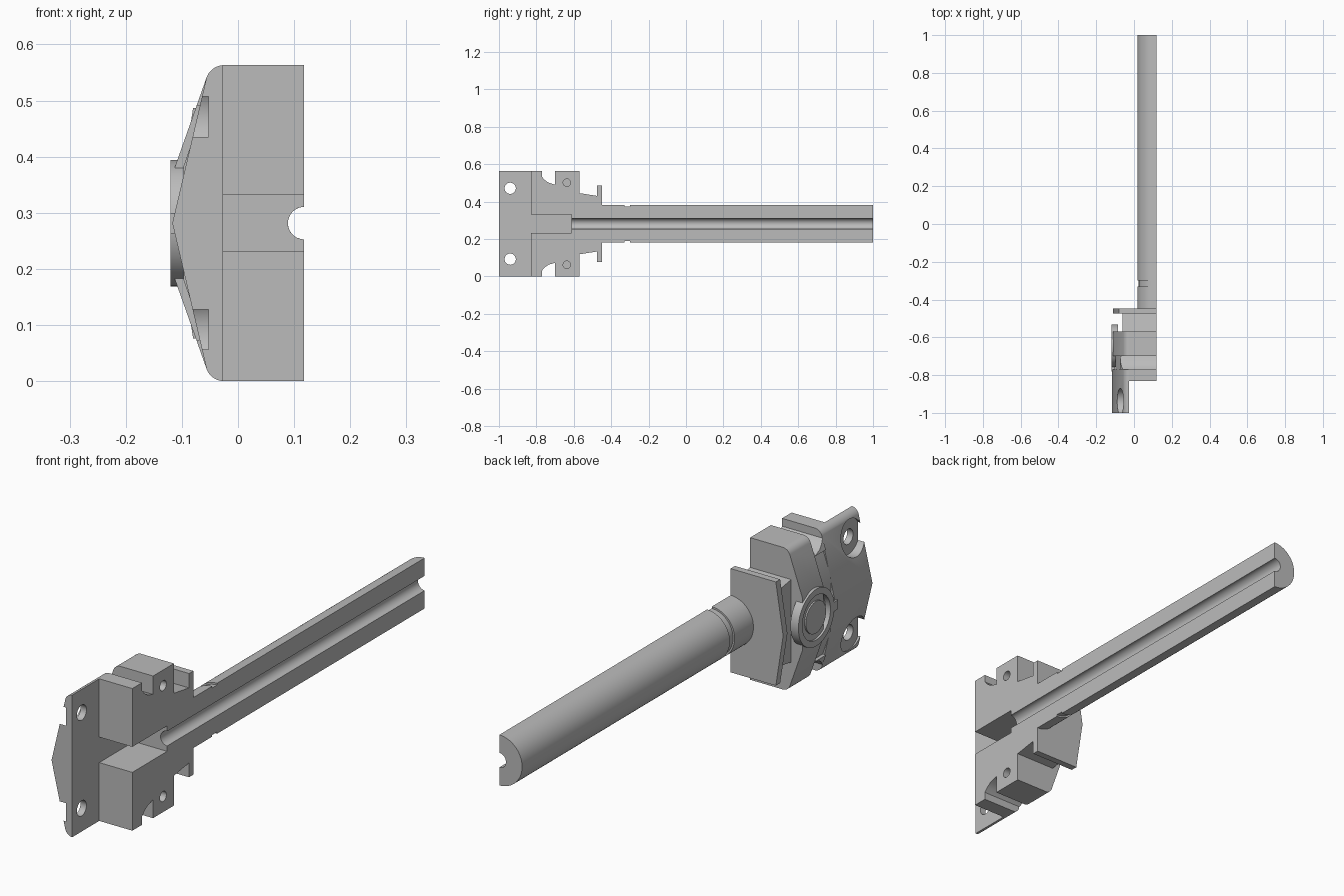
import bpy, bmesh, math
from mathutils import Vector

cube = bpy.data.objects.get("Cube")
if cube:
    bpy.data.objects.remove(cube, do_unlink=True)

MID = 0.2815      # height of the symmetry plane
TOP = 2 * MID
FACE = 0.118      # flat split face

grey = bpy.data.materials.new("plain_grey")
grey.use_nodes = True
COLOR = (0.5, 0.5, 0.5, 1)
grey.diffuse_color = COLOR
grey.node_tree.nodes["Principled BSDF"].inputs["Base Color"].default_value = COLOR


def prism(name, pts, axis, a, b):
    """Extrude a profile: (x, z) points along y, or (y, z) points along x."""
    bm = bmesh.new()
    place = (lambda p, t: (p[0], t, p[1])) if axis == "y" else (lambda p, t: (t, p[0], p[1]))
    face = bm.faces.new([bm.verts.new(place(p, a)) for p in pts])
    out = bmesh.ops.extrude_face_region(bm, geom=[face])
    move = Vector((0, b - a, 0)) if axis == "y" else Vector((b - a, 0, 0))
    bmesh.ops.translate(bm, vec=move, verts=[v for v in out["geom"] if isinstance(v, bmesh.types.BMVert)])
    bmesh.ops.recalc_face_normals(bm, faces=bm.faces)
    me = bpy.data.meshes.new(name)
    bm.to_mesh(me)
    bm.free()
    me.materials.append(grey)
    ob = bpy.data.objects.new(name, me)
    bpy.context.collection.objects.link(ob)
    return ob


def arc(cx, cz, r, start, end, n=24):
    steps = [math.radians(start + (end - start) * i / n) for i in range(n + 1)]
    return [(cx + r * math.cos(t), cz + r * math.sin(t)) for t in steps]


def flip(pts):
    return [(p, TOP - z) for p, z in reversed(pts)]


def box(name, x0, x1, y0, y1, z0, z1):
    return prism(name, [(x0, z0), (x1, z0), (x1, z1), (x0, z1)], "y", y0, y1)


def disc(name, y, z, r, x0, x1):
    return prism(name, arc(y, z, r, 0, 360, 48)[:-1], "x", x0, x1)


def cut(ob, cutters):
    for c in cutters:
        c.hide_render = True
        mod = ob.modifiers.new("cut", "BOOLEAN")
        mod.operation, mod.solver, mod.object = "DIFFERENCE", "EXACT", c
    graph = bpy.context.evaluated_depsgraph_get()
    me = bpy.data.meshes.new_from_object(ob.evaluated_get(graph))
    ob.modifiers.clear()
    ob.data = me
    for c in cutters:
        bpy.data.objects.remove(c, do_unlink=True)


def bore():
    return prism("bore_cutter", arc(FACE, MID, 0.029, 0, 360, 32)[:-1], "y", -0.612, 0)


parts = []
corner = arc(-0.025, TOP - 0.033, 0.033, 90, 160, 10)

# Front flange: ridged outside, with counterbored bolt holes
half = [(-0.027, TOP)] + corner[1:]
flange = prism("front_flange", half + [(-0.117, MID)] + flip(half), "y", -1, -0.77)
cutters = []
for z in (0.092, TOP - 0.092):
    cutters += [disc("pocket_cutter", -0.94, z, 0.07, -0.2, -0.053),
                disc("bolt_cutter", -0.94, z, 0.03, -0.1, 0.1)]
cut(flange, cutters)
parts.append(flange)

# Cheeks either side of the front slot
parts.append(box("lower_cheek", -0.027, FACE, -0.83, -0.77, 0, 0.231))
parts.append(box("upper_cheek", -0.027, FACE, -0.83, -0.77, 0.332, TOP))

# Main block with slot, side notches, outer groove and pin holes
half = [(FACE, TOP)] + corner + [(-0.112, 0.383)]
block = prism("main_block", half + flip(half), "y", -0.77, -0.57)
notch = [(-0.8, 0.7), (-0.77, 0.7), (-0.77, 0.532), (-0.755, 0.515),
         (-0.735, 0.501), (-0.7, 0.49), (-0.7, 0.7)][1:]
groove = [(-0.2, 0.49), (-0.06, 0.49), (-0.097, 0.383)]
cutters = [box("slot_cutter", -0.027, 0.2, -0.9, -0.612, 0.231, 0.332), bore(),
           prism("groove_cutter", groove + flip(groove), "y", -0.78, -0.7)]
for pts in (notch, flip(notch)):
    cutters.append(prism("notch_cutter", pts, "x", -0.3, 0.3))
for z in (0.062, TOP - 0.062):
    cutters.append(disc("pin_cutter", -0.637, z, 0.02, 0.04, 0.2))
cut(block, cutters)
parts.append(block)

# Round boss: rim, recessed floor, raised button and index mark
rim = disc("boss_rim", -0.645, MID, 0.113, -0.12, -0.085)
cut(rim, [disc("rim_cutter", -0.645, MID, 0.088, -0.2, -0.098)])
parts.append(rim)
parts.append(disc("boss_button", -0.645, MID, 0.063, -0.118, -0.09))
parts.append(box("index_mark", -0.12, -0.1, -0.78, -0.755, MID - 0.018, MID + 0.018))

# Neck tapering towards the guard
half = [(-0.57, 0.445), (-0.475, 0.43)]
neck = prism("neck", half + flip(half), "x", -0.062, FACE)
cut(neck, [bore()])
parts.append(neck)

# Guard plate
half = [(FACE, 0.487), (-0.08, 0.487)]
guard = prism("guard_plate", half + [(-0.112, MID)] + flip(half), "y", -0.475, -0.448)
cut(guard, [bore()])
parts.append(guard)

# Half-round grip with central channel and a shallow ring groove
for name, r, y0, y1 in (("grip_collar", 0.1, -0.448, -0.33),
                        ("grip_groove", 0.093, -0.33, -0.3),
                        ("grip_rod", 0.1, -0.3, 1)):
    section = arc(FACE, MID, r, 90, 270, 40) + arc(FACE, MID, 0.029, 270, 90, 20)
    parts.append(prism(name, section, "y", y0, y1))

# Smooth the round surfaces, keep hard edges
bpy.ops.object.select_all(action="DESELECT")
for ob in parts:
    ob.select_set(True)
bpy.context.view_layer.objects.active = parts[0]
bpy.ops.object.shade_smooth_by_angle(angle=math.radians(30))
